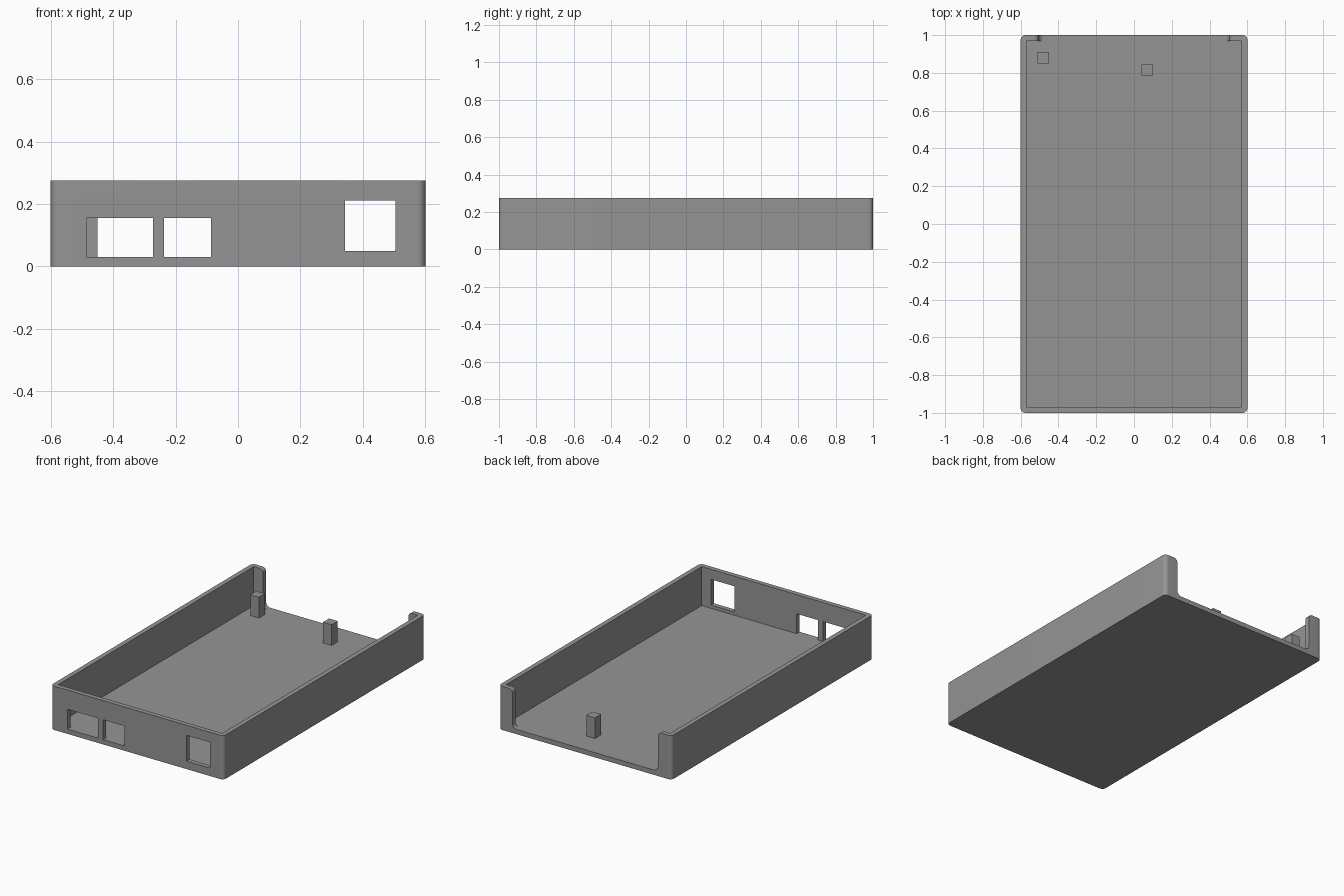
import bpy, bmesh, math
from mathutils import Vector

if "Cube" in bpy.data.objects:
    bpy.data.objects.remove(bpy.data.objects["Cube"])

W, L, H = 1.2, 2.0, 0.275      # outer size
T = 0.03                       # wall and floor thickness
R = 0.025                      # corner radius

grey = bpy.data.materials.new("mid grey")
grey.diffuse_color = (0.3, 0.3, 0.3, 1)
grey.use_nodes = True
grey.node_tree.nodes["Principled BSDF"].inputs["Base Color"].default_value = grey.diffuse_color


def arc(cx, cy, r, a0, a1, n=8):
    """Points on an arc, angles in degrees."""
    return [(cx + r * math.cos(math.radians(a0 + (a1 - a0) * i / n)),
             cy + r * math.sin(math.radians(a0 + (a1 - a0) * i / n)))
            for i in range(n + 1)]


def extrude(name, points, offset):
    """Solid made by pushing a closed 3D outline along an offset."""
    bm = bmesh.new()
    face = bm.faces.new([bm.verts.new(p) for p in points])
    new = bmesh.ops.extrude_face_region(bm, geom=[face], use_keep_orig=True)["geom"]
    bmesh.ops.translate(bm, vec=Vector(offset),
                        verts=[g for g in new if isinstance(g, bmesh.types.BMVert)])
    bmesh.ops.recalc_face_normals(bm, faces=bm.faces)
    mesh = bpy.data.meshes.new(name)
    bm.to_mesh(mesh)
    bm.free()
    mesh.materials.append(grey)
    ob = bpy.data.objects.new(name, mesh)
    bpy.context.collection.objects.link(ob)
    return ob


def box(name, x0, x1, y0, y1, z0, z1):
    return extrude(name, [(x0, y0, z0), (x1, y0, z0), (x1, y1, z0), (x0, y1, z0)],
                   (0, 0, z1 - z0))


def cut(target, cutter):
    bpy.context.view_layer.objects.active = target
    mod = target.modifiers.new("cut", "BOOLEAN")
    mod.operation, mod.solver, mod.object = "DIFFERENCE", "EXACT", cutter
    bpy.ops.object.modifier_apply(modifier=mod.name)
    bpy.data.objects.remove(cutter, do_unlink=True)


# Tray body with rounded vertical corners
x, y = W / 2 - R, L / 2 - R
outline = (arc(x, y, R, 0, 90) + arc(-x, y, R, 90, 180)
           + arc(-x, -y, R, 180, 270) + arc(x, -y, R, 270, 360))
tray = extrude("tray", [(px, py, 0) for px, py in outline], (0, 0, H))

# Inner cavity
cut(tray, box("cavity", -W / 2 + T, W / 2 - T, -L / 2 + T, L / 2 - T, T, H + 0.1))

# Back opening: rounded at the floor, flared at the rim
n, f = 0.505, 0.03
half = arc(n - f, T + f, f, -90, 0) + arc(n + R, H - R, R, 180, 90) + [(n + R, H + 0.1)]
profile = half + [(-px, pz) for px, pz in reversed(half)]
cut(tray, extrude("back_opening", [(px, L / 2 - T - 0.01, pz) for px, pz in profile],
                  (0, 0.1, 0)))

# Front port openings
for x0, x1, z0, z1 in ((-0.485, -0.272, T, 0.155), (-0.237, -0.087, T, 0.155),
                       (0.343, 0.505, 0.05, 0.212)):
    cut(tray, box("port", x0, x1, -L / 2 - 0.05, -L / 2 + T + 0.01, z0, z1))

# Smooth the rounded edges, keep the rest sharp
bpy.ops.object.select_all(action="DESELECT")
tray.select_set(True)
bpy.context.view_layer.objects.active = tray
bpy.ops.object.shade_smooth_by_angle(angle=math.radians(30))

# Support posts on the floor
for name, cx, cy in (("left_post", -0.48, 0.88), ("middle_post", 0.071, 0.815)):
    box(name, cx - 0.03, cx + 0.03, cy - 0.03, cy + 0.03, T - 0.005, 0.16)
